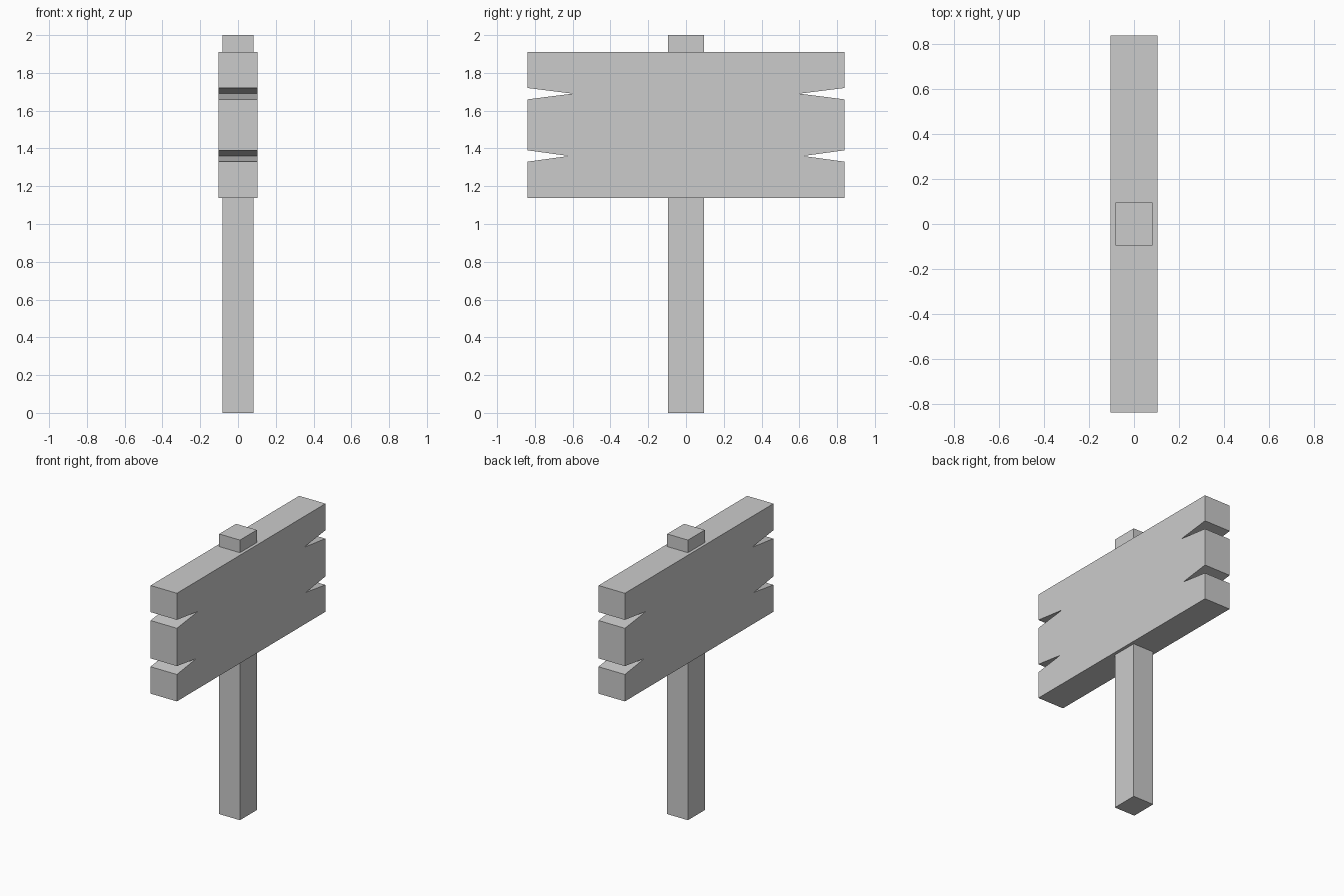
import bpy, bmesh

if "Cube" in bpy.data.objects:
    bpy.data.objects.remove(bpy.data.objects["Cube"])


def extrude_profile(name, points, half_x):
    """Extrude a (y, z) outline symmetrically along x."""
    bm = bmesh.new()
    face = bm.faces.new([bm.verts.new((-half_x, y, z)) for y, z in points])
    grown = bmesh.ops.extrude_face_region(bm, geom=[face], use_keep_orig=True)
    moved = [g for g in grown["geom"] if isinstance(g, bmesh.types.BMVert)]
    bmesh.ops.translate(bm, verts=moved, vec=(2 * half_x, 0, 0))
    bmesh.ops.recalc_face_normals(bm, faces=bm.faces)
    mesh = bpy.data.meshes.new(name)
    bm.to_mesh(mesh)
    bm.free()
    obj = bpy.data.objects.new(name, mesh)
    bpy.context.collection.objects.link(obj)
    return obj


# Square post running through the board
extrude_profile("post", [(-0.095, 0), (0.095, 0), (0.095, 2), (-0.095, 2)], 0.082)

# Thick board with two V notches in each end, outline mirrored across y
edge = 0.838
right_side = [(edge, 1.138)]
for z, tip in ((1.36, 0.62), (1.69, 0.60)):
    right_side += [(edge, z - 0.03), (tip, z), (edge, z + 0.03)]
right_side.append((edge, 1.91))
left_side = [(-y, z) for y, z in reversed(right_side)]
extrude_profile("sign_board", right_side + left_side, 0.104)
